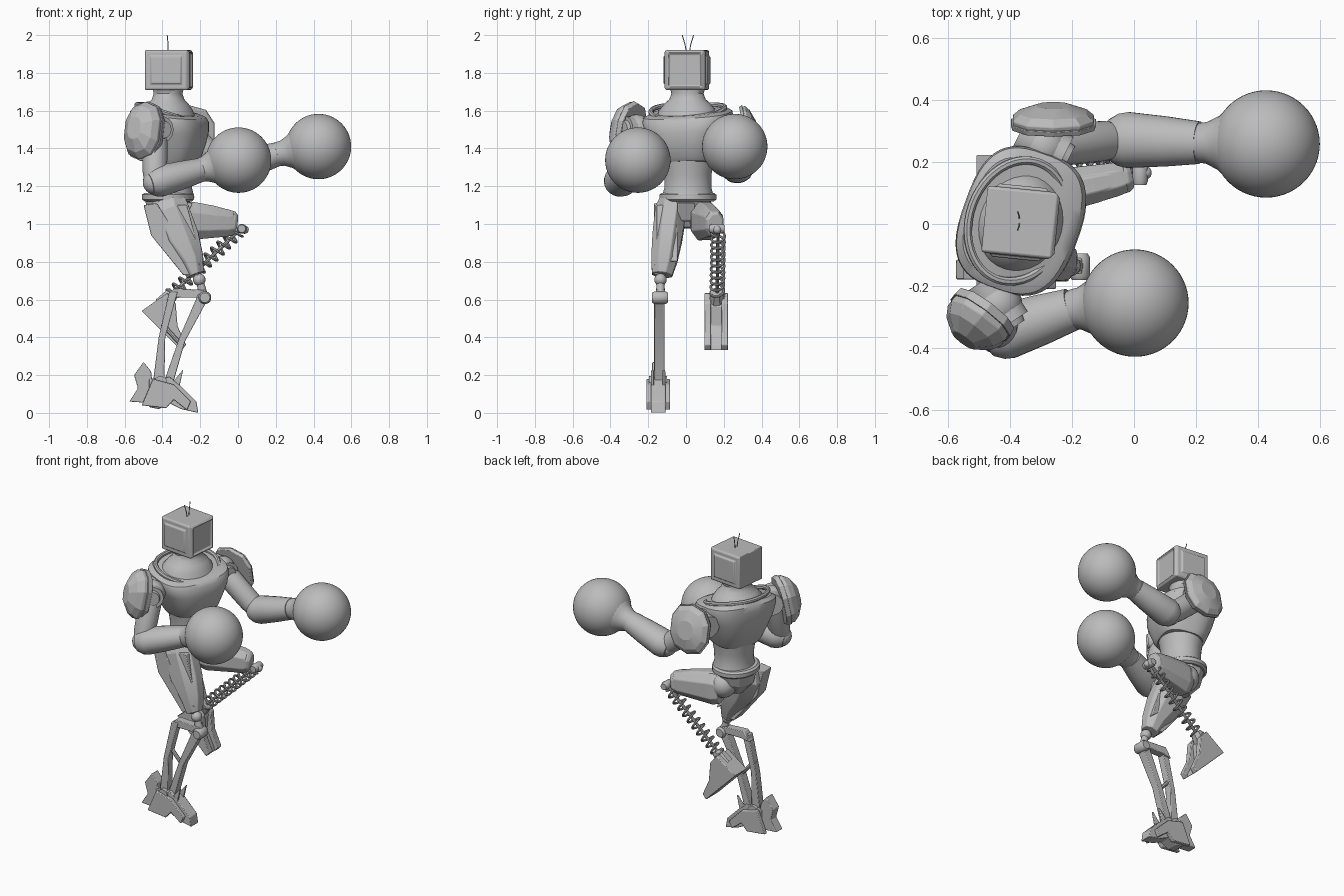
import bpy, bmesh, math
from math import sin, cos, pi
from mathutils import Vector, Matrix

cube = bpy.data.objects.get("Cube")
if cube:
    bpy.data.objects.remove(cube, do_unlink=True)

GREY = (0.5, 0.5, 0.5, 1)
metal = bpy.data.materials.new("grey metal")
metal.use_nodes = True
metal.diffuse_color = GREY
metal.node_tree.nodes["Principled BSDF"].inputs["Base Color"].default_value = GREY


def finish(name, bm, smooth=35, bevel=0):
    """Turn a bmesh into a named, shaded object."""
    bmesh.ops.recalc_face_normals(bm, faces=bm.faces)
    mesh = bpy.data.meshes.new(name)
    bm.to_mesh(mesh)
    bm.free()
    mesh.materials.append(metal)
    ob = bpy.data.objects.new(name, mesh)
    bpy.context.collection.objects.link(ob)
    if bevel:
        mod = ob.modifiers.new("bevel", "BEVEL")
        mod.width, mod.segments = bevel, 2
    bpy.ops.object.select_all(action="DESELECT")
    bpy.context.view_layer.objects.active = ob
    ob.select_set(True)
    bpy.ops.object.shade_smooth_by_angle(angle=math.radians(smooth))
    return ob


def loft(name, stations, n=32, ref=(0, 1, 0), power=1.0, smooth=35, bevel=0, tilt=0):
    """Skin elliptical rings (point, depth radius, radius along ref)."""
    pts = [Vector(s[0]) for s in stations]
    d = (pts[-1] - pts[0]).normalized()
    u = d.cross(Vector(ref)).normalized()
    v = d.cross(u)
    bm = bmesh.new()
    rings = []
    for k, (p, (_, ru, rv)) in enumerate(zip(pts, stations)):
        lean = d * tilt * k / (len(pts) - 1)
        ring = []
        for i in range(n):
            a = 2 * pi * (i + 0.5) / n
            c, s = cos(a), sin(a)
            x = math.copysign(abs(c) ** power, c) * ru
            y = math.copysign(abs(s) ** power, s) * rv
            ring.append(bm.verts.new(p + (u + lean) * x + v * y))
        rings.append(ring)
    for a, b in zip(rings, rings[1:]):
        for i in range(n):
            j = (i + 1) % n
            bm.faces.new((a[i], a[j], b[j], b[i]))
    bm.faces.new(rings[0])
    bm.faces.new(rings[-1])
    return finish(name, bm, smooth, bevel)


def limb(name, a, b, profile, n=24, squash=1.0, **kw):
    """Loft along a straight line; profile holds (fraction, radius)."""
    a, b = Vector(a), Vector(b)
    return loft(name, [(a.lerp(b, t), r, r * squash) for t, r in profile], n, **kw)


def ball(name, centre, r, seg=24):
    bm = bmesh.new()
    bmesh.ops.create_uvsphere(bm, u_segments=seg, v_segments=seg // 2, radius=r,
                              matrix=Matrix.Translation(centre))
    return finish(name, bm)


def prism(name, outline, y, half, bevel=0.004):
    """Side outline in x and z, given thickness about y."""
    bm = bmesh.new()
    face = bm.faces.new([bm.verts.new((x, y - half, z)) for x, z in outline])
    new = bmesh.ops.extrude_face_region(bm, geom=[face])["geom"]
    bmesh.ops.translate(bm, vec=(0, 2 * half, 0),
                        verts=[g for g in new if isinstance(g, bmesh.types.BMVert)])
    return finish(name, bm, 20, bevel)


def tube(name, pts, r):
    """Round wire through points."""
    cu = bpy.data.curves.new(name, "CURVE")
    cu.dimensions, cu.bevel_depth, cu.bevel_resolution = "3D", r, 2
    cu.use_fill_caps = True
    sp = cu.splines.new("POLY")
    sp.points.add(len(pts) - 1)
    for q, p in zip(sp.points, pts):
        q.co = (*p, 1)
    cu.materials.append(metal)
    ob = bpy.data.objects.new(name, cu)
    bpy.context.collection.objects.link(ob)
    bpy.ops.object.select_all(action="DESELECT")
    bpy.context.view_layer.objects.active = ob
    ob.select_set(True)
    bpy.ops.object.convert(target="MESH")
    bpy.ops.object.shade_smooth_by_angle()


# Head: box with inset panels on the face and both sides
bm = bmesh.new()
bmesh.ops.create_cube(bm, size=1)
bmesh.ops.scale(bm, vec=(0.225, 0.205, 0.21), verts=bm.verts)
for f in list(bm.faces):
    f.normal_update()
    if f.normal.x > 0.9:
        bmesh.ops.inset_individual(bm, faces=[f], thickness=0.02, depth=0.012)
        bmesh.ops.inset_individual(bm, faces=[f], thickness=0.012, depth=-0.012)
    elif abs(f.normal.y) > 0.9:
        bmesh.ops.inset_individual(bm, faces=[f], thickness=0.012, depth=0.006)
        bmesh.ops.inset_individual(bm, faces=[f], thickness=0.028, depth=0)
        bmesh.ops.inset_individual(bm, faces=[f], thickness=0.01, depth=0.01)
head = finish("head", bm, 12, 0.004)
head.matrix_world = Matrix.Translation((-0.37, 0.005, 1.815)) @ Matrix.Rotation(-0.1, 4, "Z")
for side in (-1, 1):
    tube("antenna", [(-0.37, 0.01 + side * 0.008, 1.91), (-0.37, 0.01 + side * 0.015, 1.95),
                     (-0.375, 0.01 + side * 0.03, 2.0)], 0.0025)

# Torso, turned a little to its right, with a sloping neckline
WIDE = (0.34, 0.94, 0)
loft("neck", [((x, 0.008, z), r, r * 1.15) for x, z, r in (
    (-0.37, 1.53, 0.155), (-0.375, 1.6, 0.135), (-0.372, 1.635, 0.11), (-0.37, 1.66, 0.085),
    (-0.37, 1.69, 0.075), (-0.37, 1.73, 0.085))], ref=WIDE)
loft("chest", [((x, 0.01, z), a, b) for x, z, a, b in (
    (-0.345, 1.32, 0.125, 0.14), (-0.35, 1.345, 0.145, 0.155), (-0.355, 1.42, 0.172, 0.185),
    (-0.36, 1.49, 0.187, 0.215), (-0.365, 1.55, 0.187, 0.235), (-0.37, 1.58, 0.178, 0.23),
    (-0.375, 1.597, 0.155, 0.2))], 48, WIDE, 0.7, tilt=0.28)
collar = []
for i in range(49):
    a = 2 * pi * i / 48
    x, y = 0.155 * cos(a), 0.2 * sin(a)
    collar.append((-0.375 + x * 0.94 + y * 0.34, 0.01 - x * 0.34 + y * 0.94,
                   1.588 - 0.28 * x + 0.018 * sin(a) ** 2))
tube("collar", collar, 0.014)
loft("abdomen", [((-0.355, 0.01, z), a, b) for z, a, b in (
    (1.14, 0.125, 0.14), (1.19, 0.112, 0.125), (1.26, 0.118, 0.125), (1.34, 0.13, 0.14))], 40)
loft("belt", [((-0.37, 0.01, z), a, a + 0.013) for z, a in (
    (1.12, 0.125), (1.13, 0.138), (1.155, 0.138), (1.165, 0.125))], 40)
loft("pelvis", [((x, 0.01, z), a, b) for x, z, a, b in (
    (-0.37, 1.13, 0.125, 0.13), (-0.37, 1.06, 0.11, 0.11), (-0.36, 0.98, 0.05, 0.04))], 12, smooth=20)
prism("crotch_plate", [(-0.29, 1.12), (-0.24, 1.11), (-0.28, 1.02), (-0.35, 0.98)], 0, 0.045)

# Arms: (shoulder, elbow, wrist, glove centre, joint axis)
ARMS = {
    "right": ((-0.44, -0.26, 1.5), (-0.44, -0.355, 1.22), (-0.2, -0.275, 1.285),
              (0.003, -0.255, 1.338), (0.05, -0.075, 0)),
    "left": ((-0.29, 0.25, 1.5), (-0.05, 0.272, 1.29), (0.21, 0.262, 1.37),
             (0.426, 0.258, 1.41), (0.08, -0.04, 0)),
}
for side, (sh, el, wr, gl, ax) in ARMS.items():
    sh, ax = Vector(sh), Vector(ax)
    ball(side + "_shoulder_ball", sh, 0.08)
    limb(side + "_shoulder_joint", sh - ax, sh + ax,
         ((0, 0.07), (0.9, 0.07), (0.9, 0.05), (1, 0.045)), ref=(0, 0, 1))
    limb(side + "_upper_arm", sh, el, ((0, 0.06), (0.2, 0.068), (0.8, 0.065), (1, 0.055)))
    ball(side + "_elbow", el, 0.064)
    limb(side + "_forearm", el, wr,
         ((-0.12, 0.06), (0, 0.078), (0.12, 0.084), (0.6, 0.075), (1, 0.064)), squash=1.08)
    limb(side + "_glove_cuff", wr, gl,
         ((-0.05, 0.06), (0.0, 0.064), (0.12, 0.068), (0.3, 0.088), (0.5, 0.13), (0.6, 0.14)))
    ball(side + "_glove", gl, 0.173, 56)

# Shoulder shields: faceted shallow plates in two layers
for side, inner, out, wide, tall in (
        ("right", (-0.49, -0.295, 1.49), (-0.06, -0.08, 0.02), 0.112, 0.155),
        ("left", (-0.26, 0.322, 1.475), (0, 0.06, 0.012), 0.137, 0.15)):
    a, b = Vector(inner), Vector(inner) + Vector(out)
    for layer, profile in (("shield", ((0, 0.97), (0.3, 1), (0.65, 0.82), (1, 0.4))),
                           ("shield_rim", ((-0.2, 1), (0.1, 1.05)))):
        loft(f"{side}_{layer}", [(a.lerp(b, t), wide * k, tall * k) for t, k in profile],
             10, (0, 0, 1), 0.85, 15, 0.003)

# Left leg: raised thigh, spring shin and wedge foot
hip, knee = (-0.33, 0.085, 1.04), (-0.01, 0.155, 1.0)
ball("left_hip", hip, 0.08)
limb("left_thigh", hip, knee, ((0, 0.085), (0.25, 0.095), (0.6, 0.088), (0.95, 0.07), (1, 0.055)),
     8, 0.75, smooth=15, bevel=0.004)
limb("left_thigh_armour", (-0.32, 0.09, 1.015), (-0.03, 0.15, 1.005),
     ((0, 0.095), (0.15, 0.106), (0.9, 0.077), (1, 0.068)), 8, 0.75, power=0.8, smooth=15, bevel=0.004)
limb("left_knee_pin", (0.02, 0.125, 0.975), (0.02, 0.205, 0.975),
     ((0, 0.02), (0.2, 0.026), (0.8, 0.026), (1, 0.02)), 16, ref=(0, 0, 1))
ball("left_knee_ball", (0.035, 0.165, 0.97), 0.022)
top, low = Vector((0.0, 0.17, 0.96)), Vector((-0.37, 0.165, 0.61))
d = (low - top).normalized()
u = d.cross(Vector((0, 1, 0))).normalized()
v = d.cross(u)
COILS, STEPS = 11, 20
tube("left_shin_spring", [top.lerp(low, i / (COILS * STEPS))
                          + (u * cos(2 * pi * i / STEPS) + v * sin(2 * pi * i / STEPS)) * 0.035
                          for i in range(COILS * STEPS + 1)], 0.007)
tube("left_shin_rod", [top, low], 0.009)
limb("left_ankle", (-0.34, 0.165, 0.64), (-0.4, 0.16, 0.57), ((0, 0.035), (1, 0.05)), 8, smooth=15)
WEDGE = [(-0.375, 0.635), (-0.51, 0.54), (-0.4, 0.43), (-0.3, 0.33)]
prism("left_foot", WEDGE + [(-0.305, 0.36), (-0.355, 0.46), (-0.345, 0.56)], 0.16, 0.045)
for s in (-1, 1):
    prism("left_foot_side", WEDGE + [(-0.275, 0.36), (-0.32, 0.46), (-0.33, 0.58)],
          0.16 + s * 0.045, 0.018)

# Right leg: armoured thigh
ball("right_hip", (-0.38, -0.07, 1.07), 0.085)
loft("right_thigh", [((x, y, z), a, b) for x, y, z, a, b in (
    (-0.38, -0.075, 1.13, 0.1, 0.065), (-0.375, -0.08, 1.07, 0.125, 0.09),
    (-0.31, -0.1, 0.92, 0.115, 0.085), (-0.25, -0.115, 0.81, 0.075, 0.075),
    (-0.225, -0.127, 0.73, 0.05, 0.058))], 8, smooth=15, bevel=0.004)
prism("right_thigh_armour", [(-0.5, 1.1), (-0.43, 1.11), (-0.3, 0.9), (-0.2, 0.79),
                             (-0.21, 0.73), (-0.29, 0.73), (-0.46, 0.94)], -0.125, 0.045)
prism("right_thigh_front", [(-0.37, 1.1), (-0.27, 1.1), (-0.19, 0.8), (-0.25, 0.84)], -0.1, 0.055)

# Right shin: knee linkage and two struts
ball("right_knee", (-0.205, -0.135, 0.705), 0.033)
limb("right_knee_link", (-0.205, -0.135, 0.71), (-0.18, -0.135, 0.61), ((0, 0.02), (1, 0.025)), 12)
limb("right_knee_pin", (-0.175, -0.18, 0.61), (-0.175, -0.095, 0.61),
     ((0, 0.026), (0.15, 0.034), (0.85, 0.034), (1, 0.026)), 16, ref=(0, 0, 1))
prism("right_knee_bridge", [(-0.38, 0.6), (-0.34, 0.66), (-0.17, 0.65), (-0.16, 0.61),
                            (-0.32, 0.61)], -0.135, 0.025)
prism("right_front_strut", [(-0.21, 0.63), (-0.155, 0.61), (-0.28, 0.38), (-0.34, 0.17),
                            (-0.39, 0.17), (-0.31, 0.4)], -0.14, 0.026)
prism("right_rear_strut", [(-0.365, 0.64), (-0.32, 0.64), (-0.385, 0.4), (-0.39, 0.16),
                           (-0.45, 0.16), (-0.42, 0.4)], -0.145, 0.024)
tube("right_shin_brace", [(-0.4, -0.14, 0.47), (-0.3, -0.14, 0.36)], 0.012)
limb("right_ankle", (-0.41, -0.195, 0.16), (-0.41, -0.1, 0.16),
     ((0, 0.035), (1, 0.035)), 16, ref=(0, 0, 1))

# Right foot: heel spur, core and outer claws
prism("right_heel", [(-0.55, 0.2), (-0.5, 0.27), (-0.46, 0.22), (-0.44, 0.05),
                     (-0.575, 0.06), (-0.53, 0.13)], -0.147, 0.032)
prism("right_foot_core", [(-0.47, 0.18), (-0.36, 0.19), (-0.3, 0.14), (-0.22, 0.06), (-0.21, 0),
                          (-0.3, 0.02), (-0.36, 0.05), (-0.42, 0.02), (-0.47, 0.03)], -0.147, 0.038)
for s in (-1, 1):
    prism("right_foot_claw", [(-0.45, 0.18), (-0.34, 0.15), (-0.25, 0.06), (-0.27, 0.015),
                              (-0.34, 0.07), (-0.38, 0.025), (-0.51, 0.04)], -0.147 + s * 0.049, 0.013)
    prism("right_foot_fin", [(-0.34, 0.17), (-0.29, 0.23), (-0.31, 0.14)], -0.147 + s * 0.03, 0.008)
